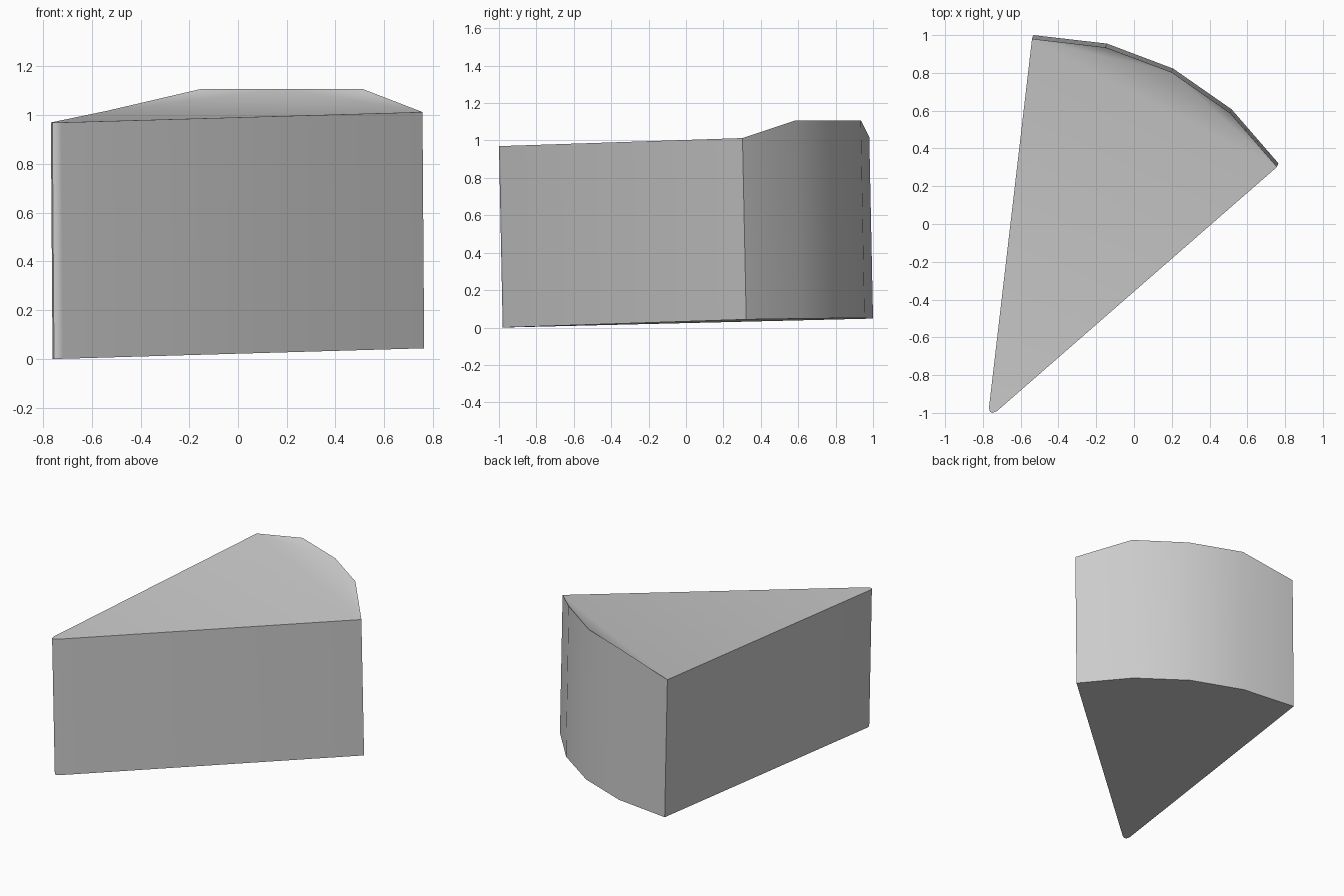
import bpy
import bmesh
import math

cube = bpy.data.objects.get("Cube")
if cube:
    bpy.data.objects.remove(cube, do_unlink=True)

# Plain grey material
grey = bpy.data.materials.new("light_grey")
grey.use_nodes = True
colour = (0.6, 0.6, 0.6, 1.0)
grey.diffuse_color = colour
grey.node_tree.nodes["Principled BSDF"].inputs["Base Color"].default_value = colour

# Wedge outline: rounded tip, then the faceted outer arc
tip = [(-0.768, -0.975), (-0.762, -0.995), (-0.748, -1.0), (-0.725, -0.99)]
arc = [(0.757, 0.302), (0.51, 0.587), (0.2, 0.803), (-0.15, 0.935), (-0.54, 0.98)]
crest_height = 1.108
body_height = 0.97
lean = (0.007, 0.02)


def slope(x, y):
    """Height of the gently tilted base plane."""
    return 0.0087 * (x + 0.76) + 0.0232 * (y + 0.98)


bm = bmesh.new()
lower, upper = [], []
for i, (x, y) in enumerate(tip + arc):
    bx, by = x + lean[0], y + lean[1]
    lower.append(bm.verts.new((bx, by, slope(bx, by))))
    raised = len(tip) < i < len(tip + arc) - 1
    z = crest_height if raised else body_height + slope(x, y)
    upper.append(bm.verts.new((x, y, z)))

# Side walls and underside
count = len(lower)
for i in range(count):
    j = (i + 1) % count
    bm.faces.new((lower[i], lower[j], upper[j], upper[i]))
bm.faces.new(lower[::-1])

# Flat top as far as the chord, then the raised lip up to the arc
first, second, middle, fourth, last = upper[len(tip):]
bm.faces.new(upper[:len(tip)] + [first, last])
for corners in ((first, middle, last), (first, second, middle), (middle, fourth, last)):
    bm.faces.new(corners)
bmesh.ops.recalc_face_normals(bm, faces=bm.faces)

mesh = bpy.data.meshes.new("wedge_block")
bm.to_mesh(mesh)
bm.free()
mesh.materials.append(grey)
wedge = bpy.data.objects.new("wedge_block", mesh)
bpy.context.collection.objects.link(wedge)

# Smooth arc, tip and lip; keep the rims sharp
bpy.ops.object.select_all(action="DESELECT")
wedge.select_set(True)
bpy.context.view_layer.objects.active = wedge
bpy.ops.object.shade_smooth_by_angle(angle=math.radians(50))
